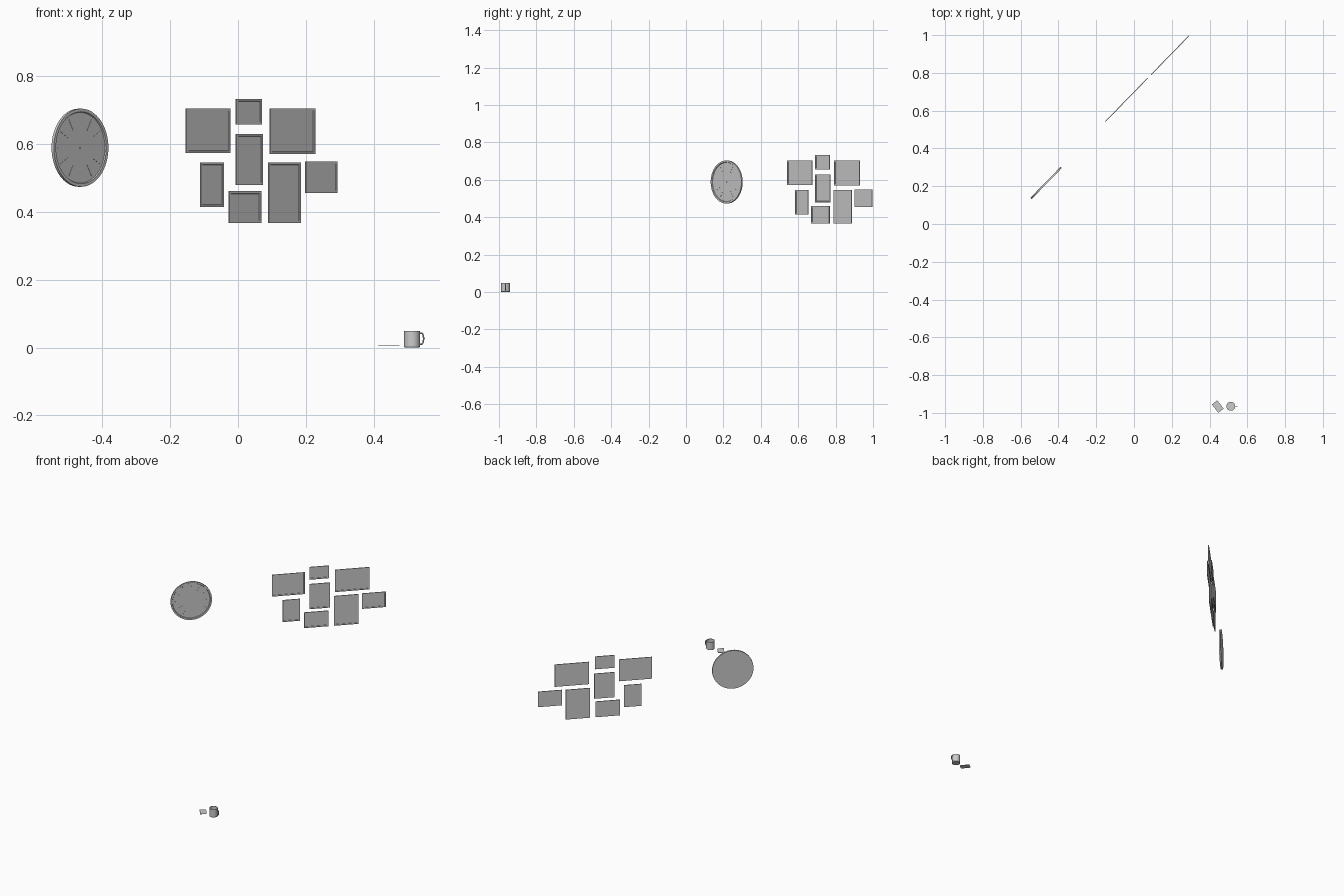
import bpy, bmesh, math
from mathutils import Matrix, Vector

if "Cube" in bpy.data.objects:
    bpy.data.objects.remove(bpy.data.objects["Cube"])

ANGLE = math.radians(45.7)          # direction of the hanging wall plane
CA, SA = math.cos(ANGLE), math.sin(ANGLE)


def wall(x, z, out=0.0):
    """Matrix at a wall point: local X along wall, Y up, Z out of the wall."""
    p = Vector((x + out * SA, 0.701 + x * SA / CA - out * CA, z))
    r = Matrix(((CA, 0, SA), (SA, 0, -CA), (0, 1, 0))).to_4x4()
    return Matrix.Translation(p) @ r


def finish(name, bm, matrix, smooth=False):
    bmesh.ops.recalc_face_normals(bm, faces=bm.faces)
    me = bpy.data.meshes.new(name)
    bm.to_mesh(me)
    bm.free()
    ob = bpy.data.objects.new(name, me)
    bpy.context.collection.objects.link(ob)
    ob.matrix_world = matrix
    if smooth:
        bpy.ops.object.select_all(action='DESELECT')
        ob.select_set(True)
        bpy.context.view_layer.objects.active = ob
        bpy.ops.object.shade_smooth_by_angle(angle=math.radians(35))
    return ob


def add_box(bm, size, matrix):
    return bmesh.ops.create_cube(bm, size=1, matrix=matrix @ Matrix.Diagonal((*size, 1)))


def lathe(name, profile, matrix, n=48):
    """Revolve (radius, height) points around local Z."""
    bm = bmesh.new()
    verts = [bm.verts.new((r, 0, h)) for r, h in profile]
    edges = [bm.edges.new(p) for p in zip(verts, verts[1:])]
    bmesh.ops.spin(bm, geom=verts + edges, cent=(0, 0, 0), axis=(0, 0, 1),
                   angle=2 * math.pi, steps=n, use_merge=True)
    bmesh.ops.remove_doubles(bm, verts=bm.verts, dist=1e-5)
    return finish(name, bm, matrix, True)


# Picture frames: x left, x right, z bottom, z top
FRAMES = [(-0.154, -0.025, 0.572, 0.703), (-0.007, 0.068, 0.656, 0.732),
          (0.092, 0.225, 0.569, 0.703), (-0.007, 0.071, 0.478, 0.629),
          (-0.112, -0.044, 0.413, 0.545), (-0.028, 0.066, 0.366, 0.460),
          (0.088, 0.182, 0.366, 0.545), (0.197, 0.290, 0.4545, 0.547)]
DEPTH = 0.0042
for i, (x0, x1, z0, z1) in enumerate(FRAMES, 1):
    bm = bmesh.new()
    add_box(bm, ((x1 - x0) / CA, z1 - z0, DEPTH), Matrix.Translation((0, 0, DEPTH / 2)))
    bm.normal_update()
    front = [f for f in bm.faces if f.normal.z > 0.9]
    # border, then sunken picture
    bmesh.ops.inset_region(bm, faces=front, thickness=0.010)
    bmesh.ops.inset_region(bm, faces=front, thickness=0.0006)
    for v in front[0].verts:
        v.co.z -= 0.002
    finish(f"picture_frame_{i}", bm, wall((x0 + x1) / 2, (z0 + z1) / 2))

# Wall clock: case with raised rim and recessed dial
clock = wall(-0.4685, 0.588)
lathe("clock_case", [(0, 0), (0.115, 0), (0.115, 0.0095), (0.106, 0.0095),
                     (0.104, 0.006), (0, 0.006)], clock, 64)

# Hour marks
bm = bmesh.new()
for i in range(12):
    rot = Matrix.Rotation(i * math.pi / 6, 4, 'Z')
    add_box(bm, (0.0025, 0.036, 0.001), rot @ Matrix.Translation((0, 0.077, 0.0064)))
finish("clock_hour_marks", bm, clock)

# Both hands upright, with a centre pin
for name, width, y0, y1, h in (("hour_hand", 0.004, -0.012, 0.058, 0.0075),
                               ("minute_hand", 0.0028, -0.016, 0.088, 0.0083)):
    bm = bmesh.new()
    add_box(bm, (width, y1 - y0, 0.0006), Matrix.Translation((0, (y0 + y1) / 2, h)))
    finish(name, bm, clock)
lathe("clock_pin", [(0, 0.006), (0.003, 0.006), (0.003, 0.009), (0, 0.009)], clock, 16)

# Mug: open cup with wall thickness
mug = Matrix.Translation((0.5125, -0.965, 0))
lathe("mug_body", [(0, 0), (0.0215, 0), (0.0235, 0.002), (0.0235, 0.0485), (0.0228, 0.0492),
                   (0.0215, 0.0485), (0.0215, 0.004), (0, 0.004)], mug)

# Mug handle
cu = bpy.data.curves.new("mug_handle", 'CURVE')
cu.dimensions = '3D'
cu.bevel_depth = 0.0022
cu.bevel_resolution = 2
cu.resolution_u = 8
pts = [(0.0222, 0.042), (0.029, 0.0415), (0.0325, 0.035), (0.0325, 0.017),
       (0.029, 0.0105), (0.0222, 0.010)]
sp = cu.splines.new('BEZIER')
sp.bezier_points.add(len(pts) - 1)
for bp, (x, z) in zip(sp.bezier_points, pts):
    bp.co = (x, 0, z)
    bp.handle_left_type = bp.handle_right_type = 'AUTO'
handle = bpy.data.objects.new("mug_handle", cu)
bpy.context.collection.objects.link(handle)
handle.matrix_world = mug

# Flat coaster beside the mug
bm = bmesh.new()
add_box(bm, (0.056, 0.036, 0.0015), Matrix.Identity(4))
finish("coaster", bm, Matrix.Translation((0.4435, -0.9665, 0.0055))
       @ Matrix.Rotation(math.radians(-52), 4, 'Z'))
